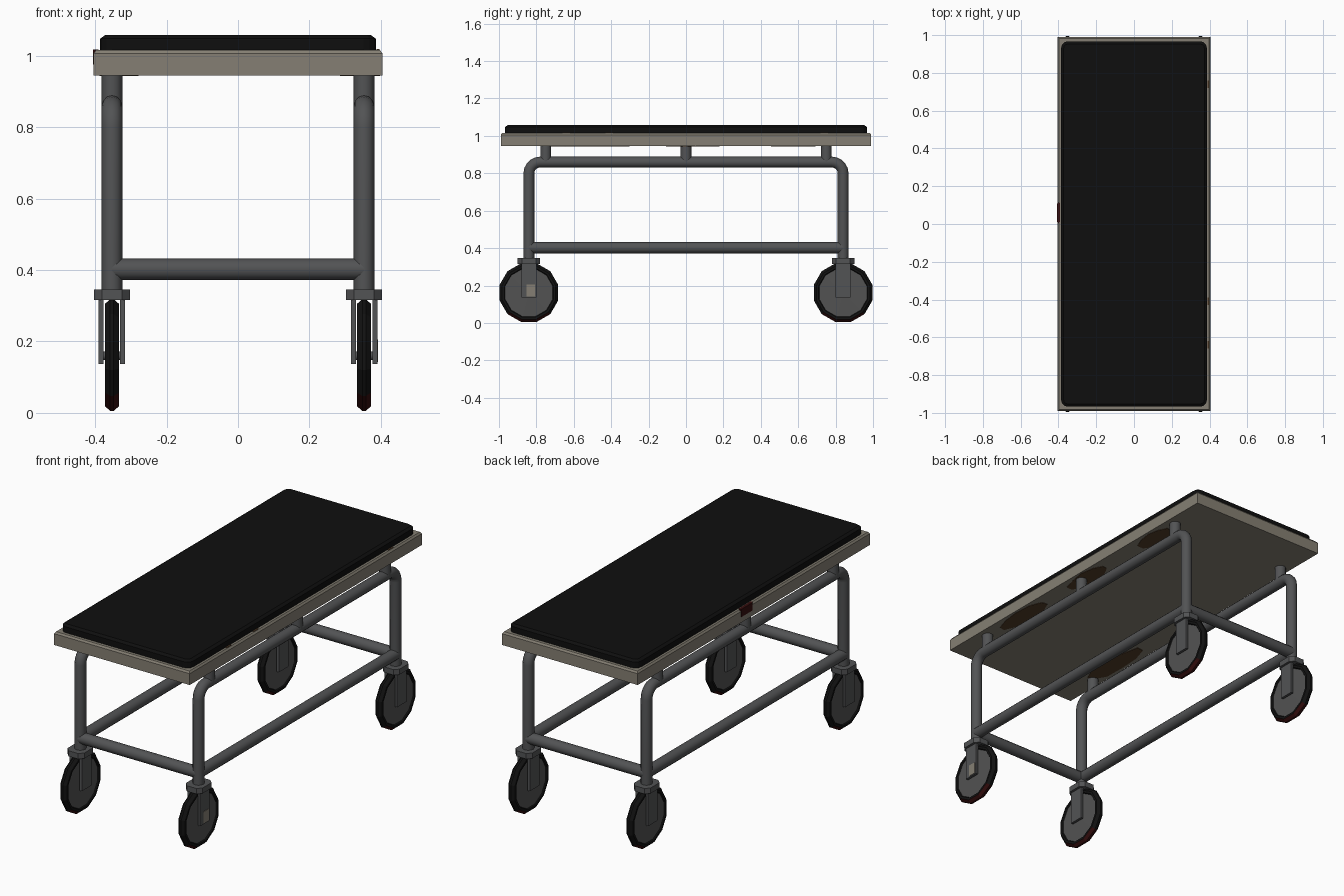
import bpy, bmesh, math, random
from mathutils import Vector, Matrix

if "Cube" in bpy.data.objects:
    bpy.data.objects.remove(bpy.data.objects["Cube"])

random.seed(4)


def mat(name, r, g, b):
    m = bpy.data.materials.new(name)
    m.diffuse_color = (r, g, b, 1)
    m.use_nodes = True
    m.node_tree.nodes["Principled BSDF"].inputs["Base Color"].default_value = m.diffuse_color
    return m


BLACK = mat("black vinyl", 0.0045, 0.0045, 0.0045)
BEIGE = mat("beige paint", 0.235, 0.213, 0.172)
METAL = mat("grey steel", 0.085, 0.087, 0.09)
HUB = mat("wheel grey", 0.085, 0.085, 0.085)
RUBBER = mat("black rubber", 0.006, 0.006, 0.006)
RED = mat("dark red stain", 0.035, 0.004, 0.004)
RUST = mat("brown rust", 0.085, 0.046, 0.022)


def finish(name, bm, mats, smooth=None):
    bmesh.ops.recalc_face_normals(bm, faces=bm.faces)
    me = bpy.data.meshes.new(name)
    bm.to_mesh(me)
    bm.free()
    for m in mats:
        me.materials.append(m)
    ob = bpy.data.objects.new(name, me)
    bpy.context.collection.objects.link(ob)
    if smooth:
        shade(ob, smooth)
    return ob


def shade(ob, deg=40):
    bpy.ops.object.select_all(action='DESELECT')
    ob.select_set(True)
    bpy.context.view_layer.objects.active = ob
    bpy.ops.object.shade_smooth_by_angle(angle=math.radians(deg))


def prism(name, outline, z0, z1, m, top_inset=0.0, chamfer=0.0):
    """Vertical prism from an xy outline with an optional chamfered top."""
    bm = bmesh.new()
    f = bm.faces.new([bm.verts.new((x, y, z0)) for x, y in outline])
    up = bmesh.ops.extrude_face_region(bm, geom=[f])['geom']
    top = [g for g in up if isinstance(g, bmesh.types.BMFace)][0]
    for v in top.verts:
        v.co.z = z1 - chamfer
    if top_inset:
        bmesh.ops.inset_region(bm, faces=[top], thickness=top_inset)
        for v in top.verts:
            v.co.z = z1
    return finish(name, bm, [m])


def rect(hx, hy, cx=0, cy=0, cut=0.0, steps=1):
    """Rectangle outline with cut or rounded corners."""
    pts = []
    for k, (sx, sy) in enumerate(((1, 1), (-1, 1), (-1, -1), (1, -1))):
        if not cut:
            pts.append((cx + sx * hx, cy + sy * hy))
            continue
        for i in range(steps + 1):
            a = math.pi / 2 * (k + i / steps)
            pts.append((cx + sx * (hx - cut) + cut * math.cos(a),
                        cy + sy * (hy - cut) + cut * math.sin(a)))
    return pts


def tube(name, pts, r=0.03):
    cu = bpy.data.curves.new(name, 'CURVE')
    cu.dimensions = '3D'
    cu.bevel_depth = r
    cu.bevel_resolution = 4
    cu.use_fill_caps = True
    sp = cu.splines.new('POLY')
    sp.points.add(len(pts) - 1)
    for p, c in zip(sp.points, pts):
        p.co = (*c, 1)
    cu.materials.append(METAL)
    ob = bpy.data.objects.new(name, cu)
    bpy.context.collection.objects.link(ob)
    bpy.ops.object.select_all(action='DESELECT')
    ob.select_set(True)
    bpy.context.view_layer.objects.active = ob
    bpy.ops.object.convert(target='MESH')
    shade(bpy.context.view_layer.objects.active)


def wheel(name, cx, cy, cz):
    """Twelve-sided wheel lathed around x: hub disc plus tapered tyre."""
    prof = [(0.03, 0.016), (0.132, 0.014), (0.136, 0.02), (0.148, 0.02), (0.162, 0.005)]
    prof += [(r, -w) for r, w in reversed(prof)]
    bm = bmesh.new()
    n = 12
    rings = []
    for r, w in prof:
        rings.append([bm.verts.new((cx + w,
                                    cy + r * math.cos(math.tau * (i + .5) / n),
                                    cz + r * math.sin(math.tau * (i + .5) / n)))
                      for i in range(n)])
    bm.faces.new(rings[0])
    bm.faces.new(rings[-1])
    for j in range(len(rings) - 1):
        for i in range(n):
            f = bm.faces.new((rings[j][i], rings[j][(i + 1) % n],
                              rings[j + 1][(i + 1) % n], rings[j + 1][i]))
            if 1 <= j <= 7:
                low = f.calc_center_median().z < 0.08
                f.material_index = 2 if (low and 3 <= j <= 5) else 1
    finish(name, bm, [HUB, RUBBER, RED])


# Tray and mattress
prism("bed_tray", rect(0.405, 0.99), 0.945, 1.016, BEIGE, 0.01, 0.01)
prism("mattress", rect(0.386, 0.967, cut=0.035, steps=3), 1.01, 1.058, BLACK, 0.014, 0.01)

X, Y = 0.353, 0.84
for sx, side in ((-1, "left"), (1, "right")):
    x = sx * X
    # Bent side hoop: both legs and the upper rail
    path = [(x, -Y, 0.335)]
    b = 0.06
    path += [(x, -Y + b - b * math.cos(t), 0.86 - b + b * math.sin(t))
             for t in (math.pi / 2 * i / 5 for i in range(6))]
    path += [(px, -py, pz) for px, py, pz in reversed(path)]
    tube(side + "_side_hoop", path, 0.029)
    tube(side + "_lower_rail", [(x, -Y, 0.402), (x, Y, 0.402)])
    # Short posts carrying the tray
    for i, y in enumerate((-0.75, 0, 0.75)):
        tube(f"{side}_tray_post_{i + 1}", [(x, y, 0.86), (x, y, 0.95)], 0.029)
    # Casters
    for sy, end in ((-1, "front"), (1, "back")):
        y = sy * Y
        tag = f"{end}_{side}_"
        prism(tag + "caster_cap", rect(0.05, 0.06, x, y, 0.022), 0.316, 0.346, METAL)
        for k in (-1, 1):
            prism(f"{tag}fork_{'inner' if k * sx < 0 else 'outer'}",
                  rect(0.007, 0.04, x + k * 0.03, y), 0.137, 0.32, METAL)
        tube(tag + "axle", [(x - 0.03, y, 0.16), (x + 0.03, y, 0.16)], 0.012)
        wheel(tag + "wheel", x, y, 0.162)

# Cross rails at both ends
for sy, end in ((-1, "front"), (1, "back")):
    tube(end + "_cross_rail", [(-X, sy * Y, 0.402), (X, sy * Y, 0.402)])

# Rust patches under the tray, as thin irregular plates
for i, (cx, cy, hx, hy) in enumerate(((0.34, 0.58, 0.06, 0.13), (0.345, 0.05, 0.055, 0.16),
                                      (0.345, -0.48, 0.055, 0.18), (-0.335, -0.55, 0.06, 0.2))):
    out = []
    for k in range(10):
        a, s = math.tau * k / 10, random.uniform(0.8, 1.08)
        out.append((max(-0.4, min(0.4, cx + hx * s * math.cos(a))), cy + hy * s * math.sin(a)))
    prism(f"rust_patch_{i + 1}", out, 0.943, 0.946, RUST)

# Stain on the left edge, rust chips on the right lip, bare paint on one fork
prism("edge_stain", rect(0.008, 0.055, -0.3985, 0.06, 0.007), 0.975, 1.0175, RED)
for i, y in enumerate((-0.64, -0.41, 0.74)):
    prism(f"lip_chip_{i + 1}", rect(0.004, 0.02, 0.392, y), 1.012, 1.019, RUST)
prism("bare_fork_patch", rect(0.002, 0.022, X + 0.037, -Y + 0.01), 0.142, 0.205, BEIGE)
